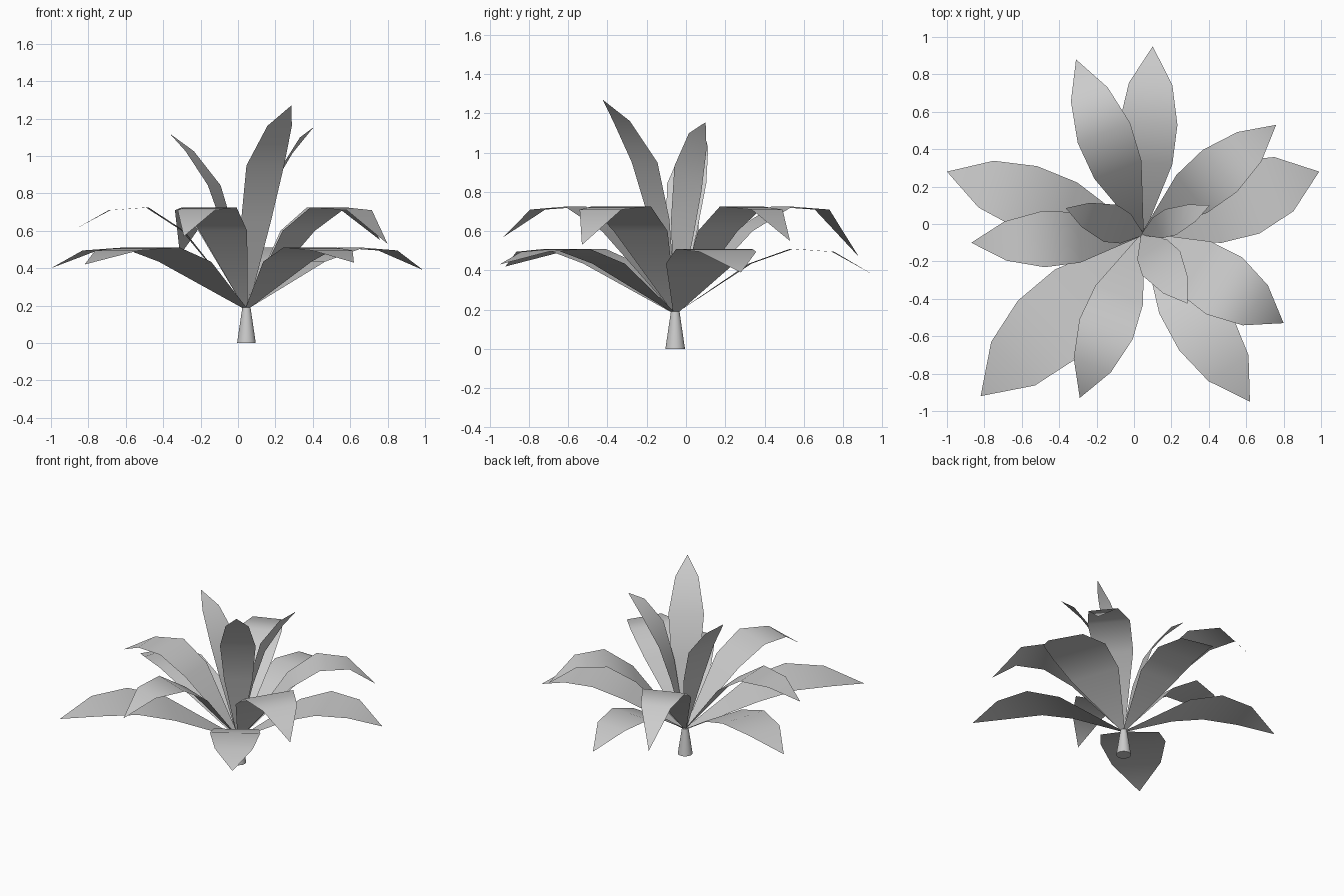
import bpy
import bmesh
from mathutils import Vector

cube = bpy.data.objects.get("Cube")
if cube:
    bpy.data.objects.remove(cube, do_unlink=True)

grey = bpy.data.materials.new("plain grey")
grey.use_nodes = True
GREY = (0.6, 0.6, 0.6, 1)
grey.diffuse_color = GREY
grey.node_tree.nodes["Principled BSDF"].inputs["Base Color"].default_value = GREY

CROWN = Vector((0.045, -0.055, 0.18))  # where every leaf meets the stem


def finish(bm, name):
    mesh = bpy.data.meshes.new(name)
    bm.to_mesh(mesh)
    bm.free()
    mesh.materials.append(grey)
    mesh.shade_smooth()
    ob = bpy.data.objects.new(name, mesh)
    bpy.context.collection.objects.link(ob)
    return ob


def leaf(name, tip, half_width, profile, roll=0.0):
    """Ribbon leaf; profile rows are (reach fraction, height, width fraction)."""
    bm = bmesh.new()
    reach = Vector((tip[0] - CROWN.x, tip[1] - CROWN.y, 0))
    side = Vector((-reach.y, reach.x, 0)).normalized() + Vector((0, 0, roll))
    rows = []
    for t, z, w in profile:
        mid = CROWN + reach * t
        mid.z = z
        rows.append([bm.verts.new(mid - side * half_width * w),
                     bm.verts.new(mid + side * half_width * w)])
    for a, b in zip(rows, rows[1:]):
        bm.faces.new((a[0], b[0], b[1], a[1]))
    point = bm.verts.new(tip)
    bm.faces.new((rows[-1][0], point, rows[-1][1]))
    bm.normal_update()
    return finish(bm, name)


# Outer ring: low arching leaves
LOW = [(0, 0.18, 0.05), (0.38, 0.435, 0.9), (0.59, 0.51, 1), (0.8, 0.495, 0.75)]
for i, (tip, w) in enumerate([((-1.0, 0.28, 0.40), 0.175),
                              ((0.99, 0.28, 0.39), 0.205),
                              ((-0.82, -0.92, 0.42), 0.22),
                              ((0.62, -0.95, 0.43), 0.17),
                              ((0.10, 0.95, 0.38), 0.155)]):
    leaf(f"outer_leaf_{i + 1}", tip, w, LOW)

# Middle ring: higher arching leaves
MID = [(0, 0.18, 0.05), (0.37, 0.6, 0.9), (0.58, 0.725, 1), (0.8, 0.71, 0.7)]
for i, (tip, w) in enumerate([((-0.87, -0.10, 0.61), 0.15),
                              ((-0.31, 0.88, 0.47), 0.15),
                              ((0.76, 0.53, 0.55), 0.145),
                              ((0.80, -0.53, 0.53), 0.18),
                              ((-0.29, -0.93, 0.57), 0.152)]):
    leaf(f"middle_leaf_{i + 1}", tip, w, MID)

# Heart: tall upright leaves, heights scaled to each tip
TALL = [(0, 0, 0.08), (0.22, 0.44, 0.8), (0.42, 0.706, 1), (0.74, 0.9, 0.65)]
for i, (tip, w, roll) in enumerate([((0.285, -0.425, 1.27), 0.12, 0),
                                    ((0.405, 0.10, 1.155), 0.075, -0.85),
                                    ((-0.365, 0.085, 1.12), 0.105, 0)]):
    rise = tip[2] - CROWN.z
    rows = [(t, CROWN.z + h * rise, f) for t, h, f in TALL]
    leaf(f"heart_leaf_{i + 1}", tip, w, rows, roll)

# Stem: short tapered stub
bpy.ops.mesh.primitive_cone_add(vertices=24, radius1=0.05, radius2=0.022, depth=0.19,
                                location=(CROWN.x, CROWN.y, 0.095))
stem = bpy.context.object
stem.name = "stem"
stem.data.materials.append(grey)
bpy.ops.object.shade_smooth_by_angle()
